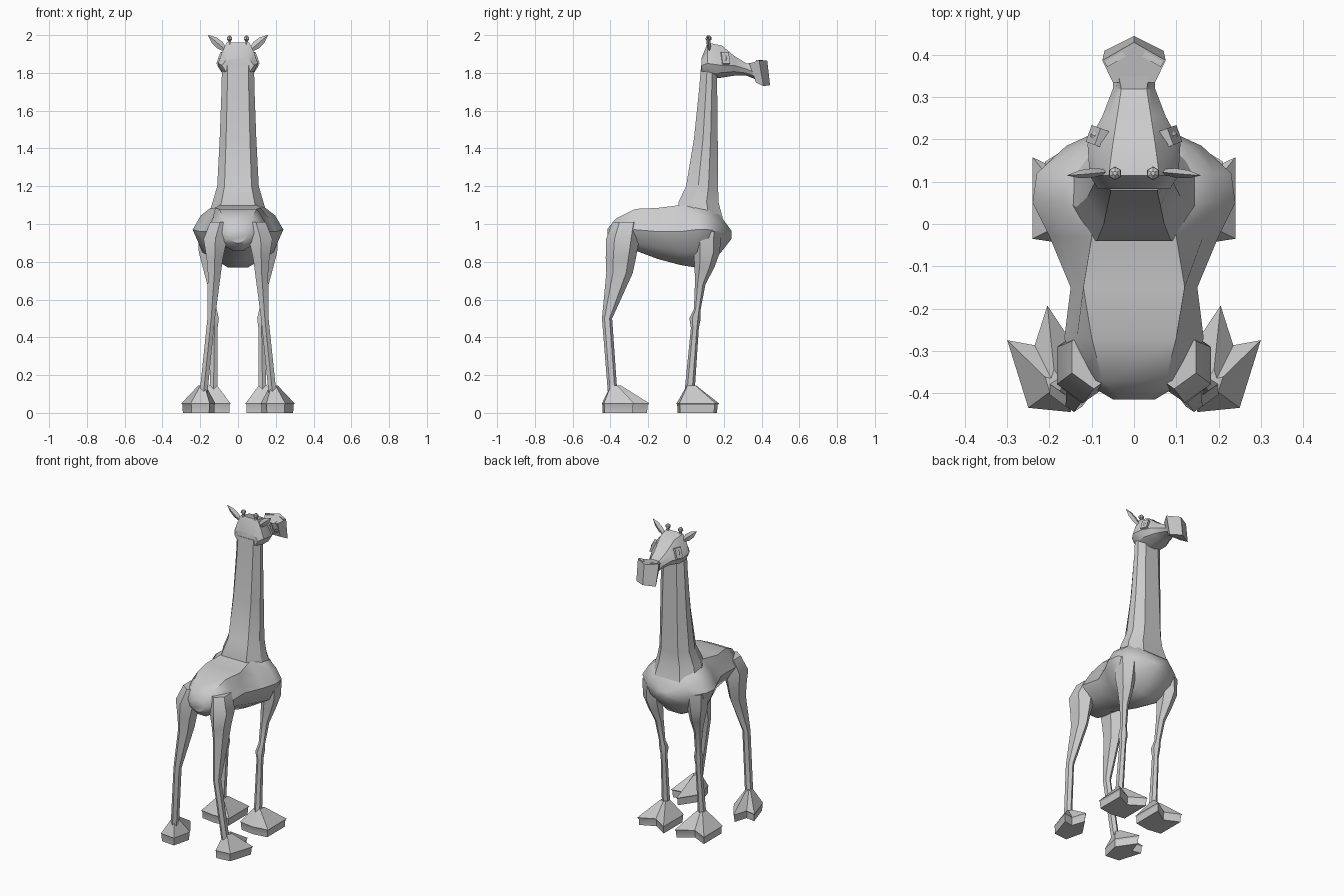
import bpy, bmesh, math
from mathutils import Vector, Matrix

if "Cube" in bpy.data.objects:
    bpy.data.objects.remove(bpy.data.objects["Cube"])


def finish(name, bm, mirror=False, angle=32):
    bmesh.ops.recalc_face_normals(bm, faces=bm.faces)
    me = bpy.data.meshes.new(name)
    bm.to_mesh(me)
    bm.free()
    ob = bpy.data.objects.new(name, me)
    bpy.context.collection.objects.link(ob)
    bpy.ops.object.select_all(action='DESELECT')
    ob.select_set(True)
    bpy.context.view_layer.objects.active = ob
    bpy.ops.object.shade_smooth_by_angle(angle=math.radians(angle))
    if mirror:
        ob.modifiers.new("Mirror", 'MIRROR').use_mirror_merge = False
    return ob


def loft(name, rings, mirror=False, angle=32):
    """Skin a list of equal-length point rings and cap both ends."""
    bm = bmesh.new()
    rows = [[bm.verts.new(p) for p in r] for r in rings]
    n = len(rows[0])
    for a, b in zip(rows, rows[1:]):
        for i in range(n):
            j = (i + 1) % n
            bm.faces.new((a[i], a[j], b[j], b[i]))
    bm.faces.new(rows[0][::-1])
    bm.faces.new(rows[-1])
    return finish(name, bm, mirror, angle)


def torso_ring(y, top, mid, bot, w, wt):
    """Ten-sided upright section with a flat top and narrow underside."""
    half = [(wt, top), (max(wt, w * .82), mid + (top - mid) * .5), (w, mid),
            (w * .78, mid + (bot - mid) * .6), (w * .22, bot)]
    return [(x, y, z) for x, z in half] + [(-x, y, z) for x, z in half[::-1]]


def neck_ring(z, back, front, w):
    d = front - back
    half = [(.65 * w, back), (w, back + .38 * d), (.97 * w, back + .7 * d), (.55 * w, front)]
    return [(x, y, z) for x, y in half] + [(-x, y, z) for x, y in half[::-1]]


def limb_ring(cx, cy, z, rx, ry, n=6):
    return [(cx + rx * math.sin(math.tau * i / n), cy + ry * math.cos(math.tau * i / n), z)
            for i in range(n)]


# Body
loft("body", [torso_ring(*r) for r in [
    (-.415, .975, .94, .90, .05, .03),
    (-.37, 1.03, .96, .86, .125, .075),
    (-.27, 1.08, .97, .86, .165, .10),
    (-.15, 1.085, .96, .815, .15, .12),
    (-.03, 1.10, .96, .783, .20, .10),
    (.05, 1.12, .97, .77, .24, .10),
    (.12, 1.10, .97, .785, .23, .11),
    (.185, 1.04, .96, .85, .16, .10),
    (.24, .965, .945, .92, .04, .025)]], angle=40)

# Neck
loft("neck", [neck_ring(*r) for r in [
    (1.03, -.04, .195, .16),
    (1.115, -.04, .172, .135),
    (1.20, 0, .17, .11),
    (1.45, .042, .168, .097),
    (1.72, .07, .165, .087),
    (1.84, .08, .165, .085)]])

# Head
loft("head", [torso_ring(*r) for r in [
    (.083, 1.88, 1.84, 1.79, .085, .045),
    (.115, 1.96, 1.85, 1.765, .105, .06),
    (.19, 1.945, 1.84, 1.775, .11, .05),
    (.255, 1.89, 1.84, 1.785, .075, .04),
    (.32, 1.85, 1.82, 1.785, .05, .03),
    (.37, 1.857, 1.80, 1.765, .05, .04)]])

# Muzzle block, pointed in plan
top = [(.05, .335, 1.85), (.075, .387, 1.865), (0, .43, 1.865)]
low = [(.045, .37, 1.75), (.07, .41, 1.73), (0, .445, 1.735)]
loft("muzzle", [h + [(-x, y, z) for x, y, z in h[1::-1]] for h in (low, top)])

# Legs
loft("rear_leg", [limb_ring(*r) for r in [
    (.095, -.315, 1.01, .06, .075),
    (.12, -.335, .92, .072, .088),
    (.123, -.345, .82, .05, .08),
    (.125, -.352, .74, .04, .07),
    (.142, -.418, .50, .023, .027),
    (.183, -.388, .10, .024, .025)]], True)
loft("front_leg", [limb_ring(*r) for r in [
    (.15, .11, .96, .07, .075),
    (.16, .11, .85, .055, .07),
    (.15, .098, .77, .042, .052),
    (.14, .075, .68, .026, .028),
    (.13, .060, .55, .020, .018),
    (.125, .048, .50, .027, .03),
    (.125, .047, .45, .020, .021),
    (.13, .018, .10, .024, .027)]], True)


# Cloven feet: sole, flared rim, slope up to the ankle
def foot(name, outline, ankle):
    c = Vector(ankle)
    rings = []
    for z, k in ((0, .93), (.042, .95), (.05, 1), (.145, .22)):
        rings.append([(*c.lerp(Vector(p), k), z) for p in outline])
    loft(name, rings, True, 25)


foot("rear_foot", [(.15, -.445), (.25, -.435), (.30, -.275), (.235, -.287),
                   (.205, -.193), (.12, -.32)], (.185, -.387))
foot("front_foot", [(.14, -.05), (.24, -.035), (.24, .158), (.14, .11),
                    (.04, .175), (.04, -.035)], (.13, .02))

# Ears: diamond-section leaves
base, tip = Vector((.055, .125, 1.912)), Vector((.158, .115, 2.0))
across = Vector((-.65, 0, .76))
ear = []
for t, w in ((0, .008), (.4, .022), (.7, .019), (1, .001)):
    p = base.lerp(tip, t)
    d = Vector((0, .5 * w, 0))
    ear.append([p + across * w, p + d, p - across * w, p - d])
loft("ear", ear, True)

# Horns with knobs
loft("horn", [limb_ring(.045, .12, z, r, r) for z, r in
              ((1.93, .012), (1.97, .008), (1.977, .016), (1.99, .015), (1.998, .005))], True)

# Eye sockets and eyes
for name, size in (("eye_socket", (.022, .042, .066)), ("eye", (.032, .026, .045))):
    bm = bmesh.new()
    m = (Matrix.Translation((.087, .207, 1.876)) @ Matrix.Rotation(.35, 4, 'Z')
         @ Matrix.Rotation(-.35, 4, 'Y') @ Matrix.Diagonal((*size, 1)))
    if name == "eye":
        bmesh.ops.create_uvsphere(bm, u_segments=8, v_segments=6, radius=.5, matrix=m)
    else:
        bmesh.ops.create_cube(bm, size=1, matrix=m)
    finish(name, bm, True)

# Nostril rims on the muzzle's front corners
bm = bmesh.new()
bmesh.ops.create_cube(bm, size=1, matrix=Matrix.Translation((.045, .39, 1.862))
                      @ Matrix.Rotation(-.52, 4, 'Z') @ Matrix.Diagonal((.05, .014, .012, 1)))
finish("nostril", bm, True)
